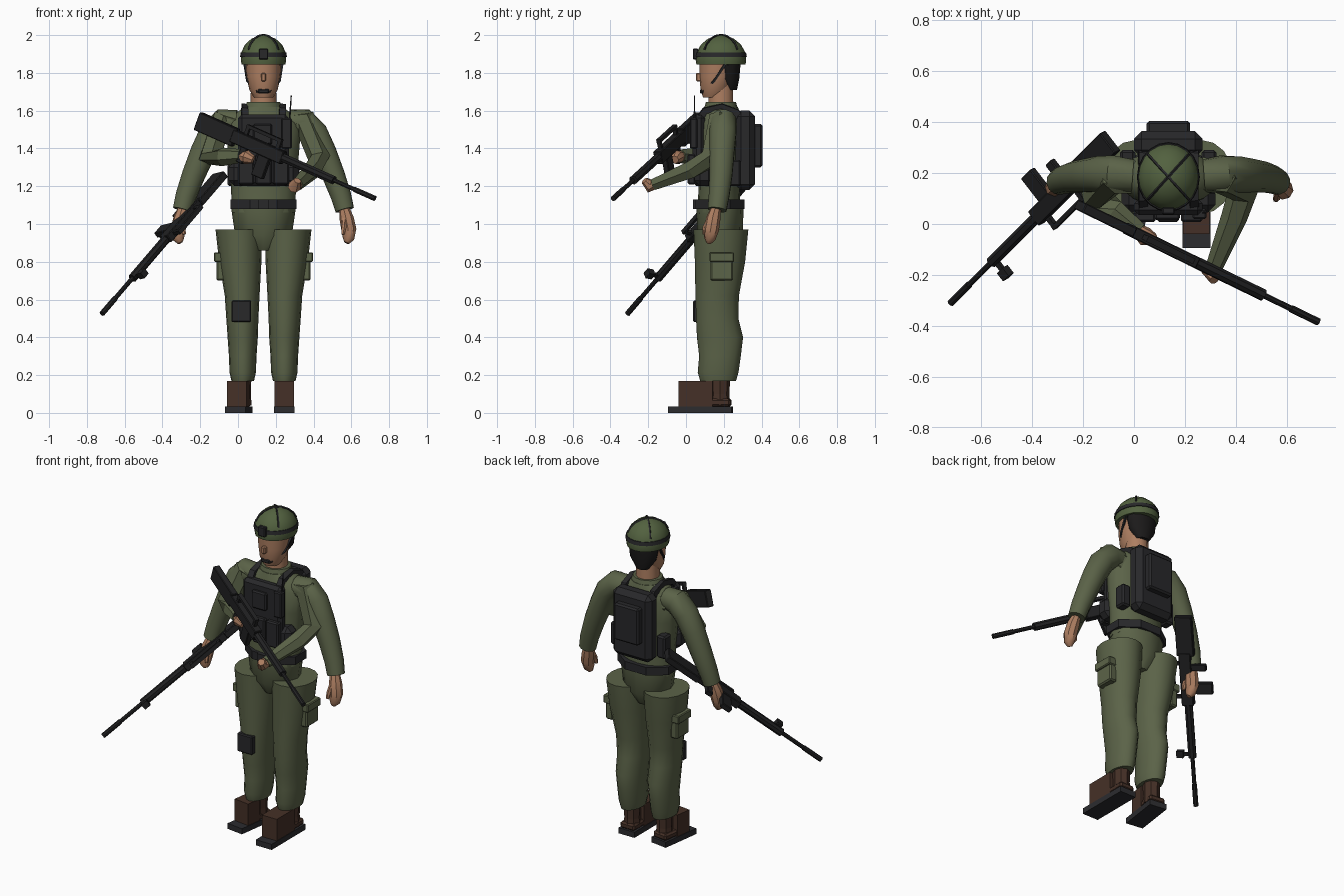
import bpy, bmesh
from math import cos, sin, pi, radians
from mathutils import Vector, Matrix

if "Cube" in bpy.data.objects:
    bpy.data.objects.remove(bpy.data.objects["Cube"], do_unlink=True)

CX = 0.135  # the body's own centre line


def material(name, *rgb):
    m = bpy.data.materials.new(name)
    m.use_nodes = True
    m.diffuse_color = (*rgb, 1)
    m.node_tree.nodes["Principled BSDF"].inputs["Base Color"].default_value = (*rgb, 1)
    return m


olive = material("olive cloth", 0.105, 0.125, 0.065)
shell = material("helmet green", 0.085, 0.12, 0.05)
gear = material("black gear", 0.021, 0.021, 0.023)
steel = material("gun metal", 0.015, 0.015, 0.016)
skin = material("skin", 0.42, 0.21, 0.12)
leather = material("brown leather", 0.06, 0.03, 0.02)
rubber = material("dark rubber", 0.025, 0.025, 0.028)
hair_black = material("black hair", 0.012, 0.011, 0.011)


def finish(name, bm, mat, smooth=None):
    bmesh.ops.recalc_face_normals(bm, faces=bm.faces)
    mesh = bpy.data.meshes.new(name)
    bm.to_mesh(mesh)
    bm.free()
    ob = bpy.data.objects.new(name, mesh)
    bpy.context.collection.objects.link(ob)
    mesh.materials.append(mat)
    if smooth:
        bpy.ops.object.select_all(action="DESELECT")
        ob.select_set(True)
        bpy.context.view_layer.objects.active = ob
        bpy.ops.object.shade_smooth_by_angle(angle=radians(smooth))
    return ob


def skin_rings(name, rings, mat, smooth):
    """Join rings of points into a closed skin with flat ends."""
    bm = bmesh.new()
    rows = [[bm.verts.new(p) for p in ring] for ring in rings]
    n = len(rows[0])
    for a, b in zip(rows, rows[1:]):
        for i in range(n):
            j = (i + 1) % n
            bm.faces.new((a[i], a[j], b[j], b[i]))
    bm.faces.new(rows[0])
    bm.faces.new(rows[-1])
    return finish(name, bm, mat, smooth)


def loft(name, rings, mat, n=16, smooth=40, phase=0.0):
    """Stack level ovals given as x, y, z, half width, half depth."""
    angles = [2 * pi * (i + phase) / n for i in range(n)]
    return skin_rings(name, [[(x + rx * cos(a), y + ry * sin(a), z) for a in angles]
                             for x, y, z, rx, ry in rings], mat, smooth)


def tube(name, path, mat, n=12, smooth=40):
    """Sweep a round section along points given as x, y, z, radius."""
    pts = [Vector(p[:3]) for p in path]
    rings, u = [], Vector((0.9, 0.3, 0.2))
    for i, p in enumerate(pts):
        d = (pts[min(i + 1, len(pts) - 1)] - pts[max(i - 1, 0)]).normalized()
        u = (u - d * u.dot(d)).normalized()
        v, r = d.cross(u), path[i][3]
        rings.append([p + r * (u * cos(a) + v * sin(a))
                      for a in (2 * pi * (k + 0.5) / n for k in range(n))])
    return skin_rings(name, rings, mat, smooth)


def box(name, lo, hi, mat, bevel=0.0, matrix=None):
    """Box between two opposite corners, with optional chamfer."""
    lo, hi = Vector(lo), Vector(hi)
    bm = bmesh.new()
    bmesh.ops.create_cube(bm, size=1)
    bmesh.ops.scale(bm, vec=hi - lo, verts=bm.verts)
    if bevel:
        bmesh.ops.bevel(bm, geom=bm.edges[:], offset=bevel, segments=1, affect="EDGES")
    bmesh.ops.translate(bm, vec=(lo + hi) / 2, verts=bm.verts)
    if matrix:
        bm.transform(matrix)
    return finish(name, bm, mat)


def mirror(points, s):
    """Points given from the body's centre line, placed on side s."""
    return [(CX + s * p[0], *p[1:]) for p in points]


def side_box(name, s, lo, hi, mat, bevel=0.0):
    xs = sorted((CX + s * lo[0], CX + s * hi[0]))
    return box(name, (xs[0], *lo[1:]), (xs[1], *hi[1:]), mat, bevel)


# Head and hair
loft("head", [(CX, .145, 1.67, .05, .055), (CX, .155, 1.71, .075, .078),
              (CX, .165, 1.78, .09, .093), (CX, .175, 1.87, .095, .105)], skin)
loft("neck", [(CX, .185, 1.58, .07, .07), (CX, .185, 1.76, .066, .066)], skin, n=10)
box("nose", (CX - .013, .052, 1.755), (CX + .013, .09, 1.8), skin, .006)
loft("hair", [(CX, .235, 1.71, .04, .035), (CX, .23, 1.77, .085, .052),
              (CX, .22, 1.86, .1, .07)], hair_black, n=12)

# Helmet with band, mount, cross straps and chin strap
HY = .185
loft("helmet", [(CX, HY, 1.845, .116, .13), (CX, HY, 1.87, .12, .134), (CX, HY, 1.91, .117, .128),
                (CX, HY, 1.95, .098, .106), (CX, HY, 1.98, .065, .07),
                (CX, HY, 1.995, .03, .033), (CX, HY, 2.0, .005, .005)], shell, n=20, smooth=60)
loft("helmet_band", [(CX, HY, 1.885, .124, .137), (CX, HY, 1.908, .121, .133)], gear, n=20)
box("helmet_mount", (CX - .025, .038, 1.87), (CX + .025, .065, 1.93), gear, .005)
for name, turn in (("cross_strap_a", pi / 4), ("cross_strap_b", 3 * pi / 4)):
    arc = [pi * k / 10 for k in range(1, 10)]
    tube(name, [(CX + .118 * cos(a) * cos(turn), HY + .13 * cos(a) * sin(turn),
                 1.89 + .111 * sin(a), .006) for a in arc], gear, n=4)
for s, side in ((1, "left"), (-1, "right")):
    tube(side + "_chin_strap", mirror([(.1, .21, 1.85, .008), (.086, .15, 1.76, .008),
                                       (.03, .09, 1.7, .008)], s), gear, n=4)
box("chin_cup", (CX - .03, .075, 1.69), (CX + .03, .11, 1.715), gear, .005)

# Shirt, collar, hips
loft("shirt", [(CX, .175, 1.06, .168, .115), (CX, .175, 1.2, .172, .108), (CX, .175, 1.4, .19, .11),
               (CX, .18, 1.53, .2, .11), (CX, .185, 1.585, .15, .1), (CX, .185, 1.62, .1, .09)], olive)
loft("collar", [(CX, .185, 1.57, .115, .1), (CX, .185, 1.645, .088, .08)], olive)
loft("hips", [(CX, .18, .86, .05, .075), (CX, .18, .94, .15, .12),
              (CX, .18, 1.09, .172, .125)], olive, n=12)
loft("belt", [(CX, .18, 1.08, .19, .14), (CX, .18, 1.13, .19, .14)], gear, n=8, smooth=None, phase=.5)
box("belt_buckle", (CX - .03, .038, 1.08), (CX + .03, .055, 1.13), gear)

# Vest front with pouches and radio
box("vest_front", (0, .035, 1.2), (.27, .1, 1.58), gear, .02)
box("vest_lower_band", (-.05, .045, 1.2), (.32, .15, 1.33), gear, .03)
for i in range(3):
    x = .0 + i * .092
    box("magazine_pouch", (x, .008, 1.21), (x + .085, .05, 1.37), gear, .008)
box("chest_pouch", (.08, .015, 1.42), (.18, .05, 1.53), gear, .008)
box("radio", (.23, .02, 1.4), (.285, .06, 1.56), gear, .006)
tube("radio_antenna", [(.272, .045, 1.54, .005), (.282, .045, 1.68, .003)], gear, n=6)

# Backpack
box("backpack", (0, .26, 1.18), (.27, .365, 1.6), gear, .03)
box("backpack_pocket", (.05, .35, 1.3), (.22, .405, 1.53), gear, .01)

# Foot: ankle, toe block and sole, built around the heel and turned
def boot(side, x, heel, length, turn):
    m = Matrix.Translation((x, heel, 0)) @ Matrix.Rotation(turn, 4, "Z")
    box(side + "_sole", (-.055, -length, 0), (.055, 0, .035), rubber, matrix=m)
    box(side + "_boot_toe", (-.052, .055 - length, .035), (.052, -.1, .17), leather, matrix=m)
    box(side + "_boot_heel", (-.05, -.12, .035), (.05, -.004, .075), leather, .01, m)
    loft(side + "_boot_ankle", [(x, heel - .06, .04, .05, .053), (x, heel - .06, .1, .046, .05),
                                (x, heel - .06, .22, .05, .055)], leather, n=8, smooth=None)


boot("left", .245, .24, .335, 0)
boot("right", .022, .24, .255, radians(-8))

# Limbs and straps on both sides
for s, side in ((1, "left"), (-1, "right")):
    loft(side + "_trouser_leg", mirror([
        (.11, .17, .17, .06, .095), (.11, .17, .215, .07, .108), (.11, .18, .3, .073, .11),
        (.11, .18, .4, .08, .122), (.112, .165, .5, .085, .112), (.113, .165, .62, .092, .115),
        (.123, .18, .8, .112, .133), (.13, .185, .97, .124, .145)], s), olive)
    side_box(side + "_cargo_pocket", s, (.2, .13, .7), (.25, .25, .84), olive, .008)
    side_box(side + "_pocket_flap", s, (.2, .125, .8), (.262, .255, .85), olive, .005)
    side_box(side + "_side_pouch", s, (.13, .22, 1.2), (.19, .29, 1.34), gear, .01)
    tube(side + "_shoulder_strap", mirror([
        (.1, .06, 1.54, .026), (.1, .1, 1.6, .024), (.1, .19, 1.62, .024),
        (.1, .27, 1.59, .024), (.1, .3, 1.54, .026)], s), gear, n=4, smooth=None)
    # hanging arm
    tube(side + "_hanging_arm", mirror([
        (.14, .19, 1.54, .065), (.21, .195, 1.54, .075), (.27, .195, 1.48, .073),
        (.32, .19, 1.38, .068), (.37, .185, 1.26, .062), (.41, .175, 1.15, .056),
        (.43, .165, 1.075, .051)], s), olive)
    tube(side + "_hanging_hand", mirror([
        (.425, .16, 1.09, .026), (.44, .145, 1.03, .038), (.452, .135, .97, .04),
        (.45, .125, .92, .03), (.44, .12, .9, .014)], s), skin, n=8)
    tube(side + "_hanging_thumb", mirror([
        (.43, .125, 1.03, .014), (.425, .1, .98, .014), (.42, .095, .945, .009)], s), skin, n=6)

# Angular arms reaching to the raised rifle
tube("left_bent_sleeve", [(.27, .19, 1.52, .075), (.35, .18, 1.55, .065), (.43, .135, 1.35, .06),
                          (.395, .03, 1.29, .052), (.315, -.17, 1.21, .034)], olive, n=6, smooth=None)
tube("right_bent_sleeve", [(0, .19, 1.52, .075), (-.08, .18, 1.55, .065), (-.15, .11, 1.35, .06),
                           (-.08, .05, 1.355, .05), (.02, -.03, 1.36, .036)], olive, n=6, smooth=None)
tube("left_grip_hand", [(.32, -.16, 1.21, .025), (.3, -.19, 1.2, .036),
                        (.315, -.22, 1.23, .02)], skin, n=8)
tube("right_grip_hand", [(.01, -.02, 1.36, .025), (.045, -.05, 1.355, .038),
                         (.08, -.06, 1.34, .022)], skin, n=8)

# Knee patch
box("knee_patch", (-.035, .038, .48), (.07, .075, .595), gear, .006)


# Rifle: local x runs from butt to muzzle, local z is its top
def rifle(name, butt, muzzle, up, front_sight):
    butt = Vector(butt)
    x = (Vector(muzzle) - butt).normalized()
    y = Vector(up).cross(x).normalized()
    m = Matrix((x, y, x.cross(y))).transposed().to_4x4()
    m.translation = butt
    length = (Vector(muzzle) - butt).length

    def part(label, x0, x1, z0, z1, half, bevel=0.0):
        box(name + "_" + label, (x0, -half, z0), (x1, half, z1), steel, bevel, m)

    def pipe(label, x0, x1, r, n=8):
        tube(name + "_" + label, [(*(m @ Vector((x0, 0, 0))), r), (*(m @ Vector((x1, 0, 0))), r)], steel, n)

    part("stock", 0, .24, -.055, .045, .02, .004)
    part("receiver", .22, .54, -.035, .035, .023, .004)
    part("handle_bar", .28, .5, .07, .088, .012)
    part("handle_rear_post", .28, .3, .03, .075, .01)
    part("handle_front_post", .48, .5, .03, .075, .01)
    part("grip", .29, .33, -.12, -.03, .015, .004)
    part("magazine", .4, .47, -.15, -.03, .016, .004)
    pipe("handguard", .52, .86, .024)
    pipe("barrel", .85, length, .012)
    pipe("muzzle_brake", length - .13, length, .015)
    if front_sight:
        part("front_sight_post", .83, .85, 0, .07, .008)
        part("front_sight_block", .82, .86, .05, .09, .018)


rifle("raised_rifle", (-.21, .07, 1.55), (.725, -.385, 1.135), (0, 0, 1), False)
rifle("lowered_rifle", (-.09, .32, 1.26), (-.72, -.31, .525), (.6, -.78, .15), True)
